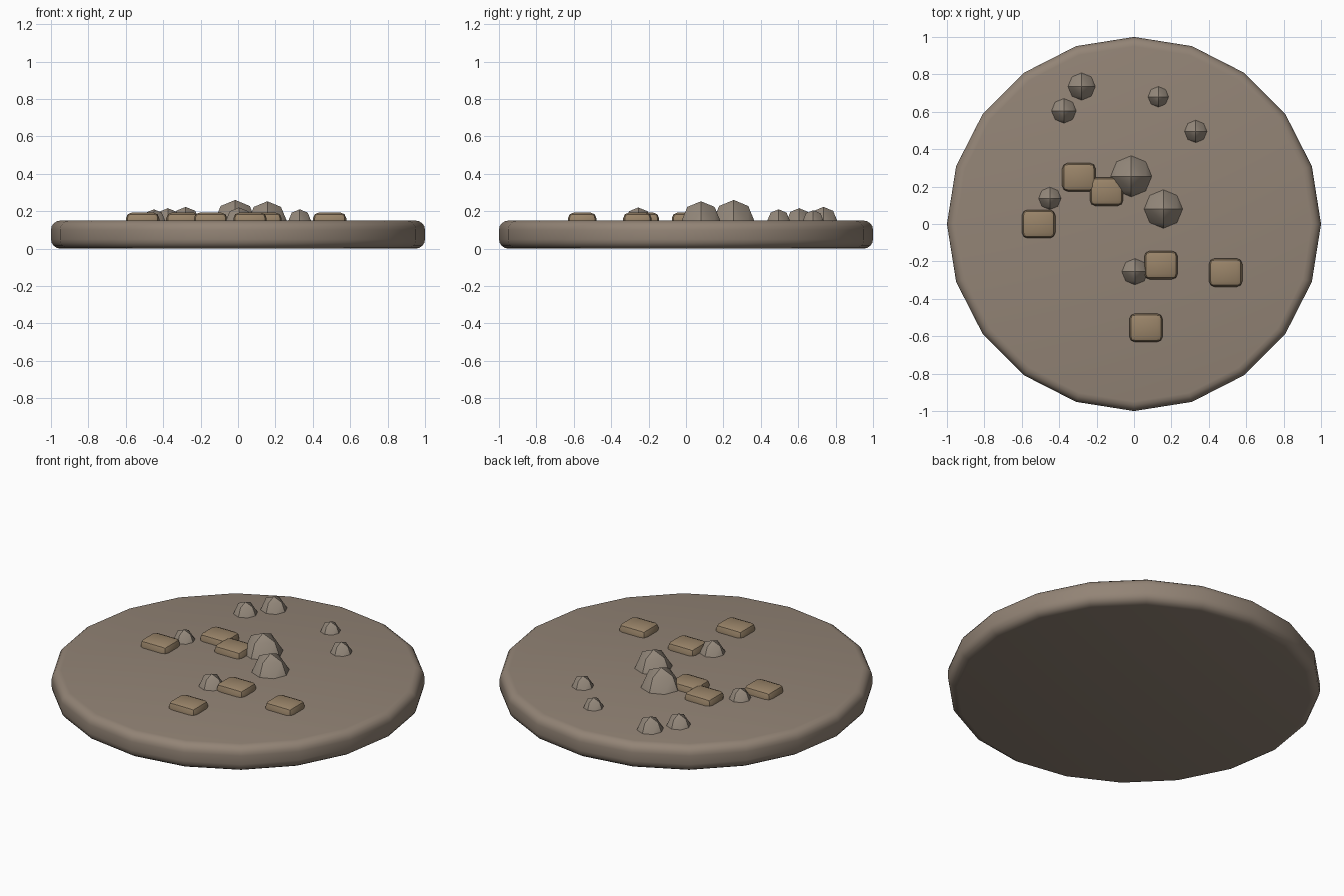
import bpy, bmesh, math
from mathutils import Matrix

if "Cube" in bpy.data.objects:
    bpy.data.objects.remove(bpy.data.objects["Cube"])

TOP = 0.15  # height of the disc's upper face


def material(name, rgb):
    m = bpy.data.materials.new(name)
    m.diffuse_color = (*rgb, 1)
    m.use_nodes = True
    m.node_tree.nodes["Principled BSDF"].inputs["Base Color"].default_value = m.diffuse_color
    return m


def make_object(name, bm, mat, loc):
    bmesh.ops.recalc_face_normals(bm, faces=bm.faces[:])
    me = bpy.data.meshes.new(name)
    bm.to_mesh(me)
    bm.free()
    me.materials.append(mat)
    ob = bpy.data.objects.new(name, me)
    ob.location = loc
    bpy.context.collection.objects.link(ob)
    bpy.ops.object.select_all(action='DESELECT')
    ob.select_set(True)
    bpy.context.view_layer.objects.active = ob
    bpy.ops.object.shade_smooth_by_angle(angle=math.radians(30))
    return ob


earth = material("earth", (0.29, 0.23, 0.18))
stone = material("stone", (0.30, 0.25, 0.20))
clay = material("clay", (0.32, 0.23, 0.14))

# Round 20-sided ground disc with rounded rims
bm = bmesh.new()
bmesh.ops.create_cone(bm, cap_ends=True, segments=20, radius1=1, radius2=1, depth=TOP,
                      matrix=Matrix.Rotation(math.pi / 2, 4, 'Z'))
rim = [e for e in bm.edges if abs(e.verts[0].co.z - e.verts[1].co.z) < 1e-4]
bmesh.ops.bevel(bm, geom=rim, offset=0.05, segments=4, profile=0.5, affect='EDGES')
make_object("ground_disc", bm, earth, (0, 0, TOP / 2))


# Rocks: octahedra subdivided once and pushed out to a sphere, half buried
def rock(i, x, y, r):
    bm = bmesh.new()
    ring = [bm.verts.new((math.cos(a * math.pi / 2), math.sin(a * math.pi / 2), 0)) for a in range(4)]
    for z in (1, -1):
        tip = bm.verts.new((0, 0, z))
        for k in range(4):
            bm.faces.new((ring[k], ring[(k + 1) % 4], tip))
    bmesh.ops.subdivide_edges(bm, edges=bm.edges[:], cuts=1, use_grid_fill=True)
    for v in bm.verts:
        v.co = v.co.normalized() * r
    make_object(f"rock_{i}", bm, stone, (x, y, TOP))


rocks = [(-0.28, 0.735, 0.073), (-0.375, 0.605, 0.066), (0.13, 0.68, 0.055), (0.33, 0.495, 0.06),
         (-0.015, 0.255, 0.11), (0.157, 0.08, 0.103), (-0.45, 0.137, 0.06), (0.005, -0.255, 0.07)]
for i, r in enumerate(rocks):
    rock(i, *r)


# Flat slabs with softened edges, half buried
def slab(i, x, y):
    bm = bmesh.new()
    bmesh.ops.create_cube(bm, size=1, matrix=Matrix.Diagonal((0.178, 0.152, 0.084, 1)))
    bmesh.ops.bevel(bm, geom=bm.edges[:], offset=0.03, segments=2, profile=0.5, affect='EDGES')
    make_object(f"slab_{i}", bm, clay, (x, y, TOP))


slabs = [(-0.295, 0.25), (-0.147, 0.173), (-0.51, 0), (0.144, -0.22), (0.49, -0.26), (0.064, -0.555)]
for i, s in enumerate(slabs):
    slab(i, *s)
